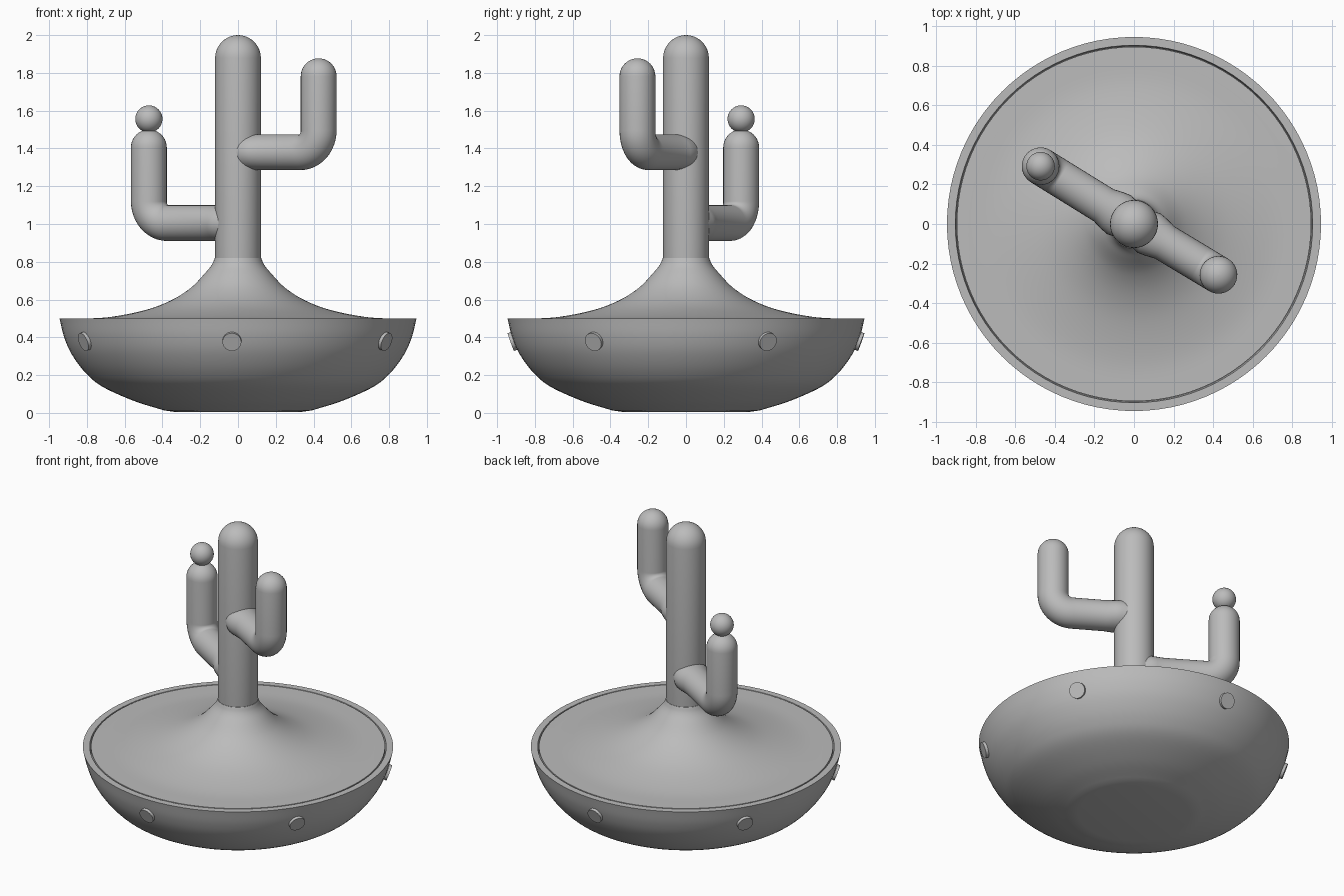
import bpy
import bmesh
from math import sin, cos, pi, radians, atan2, hypot
from mathutils import Vector, Matrix

cube = bpy.data.objects.get("Cube")
if cube:
    bpy.data.objects.remove(cube, do_unlink=True)

grey = bpy.data.materials.new("plain grey")
grey.use_nodes = True
GREY = (0.5, 0.5, 0.5, 1)
grey.diffuse_color = GREY
grey.node_tree.nodes["Principled BSDF"].inputs["Base Color"].default_value = GREY


def finish(bm, name, angle=35):
    """Turn a bmesh into a smooth shaded grey object."""
    bmesh.ops.remove_doubles(bm, verts=bm.verts, dist=1e-5)
    bmesh.ops.recalc_face_normals(bm, faces=bm.faces)
    mesh = bpy.data.meshes.new(name)
    bm.to_mesh(mesh)
    bm.free()
    mesh.materials.append(grey)
    obj = bpy.data.objects.new(name, mesh)
    bpy.context.collection.objects.link(obj)
    bpy.ops.object.select_all(action='DESELECT')
    bpy.context.view_layer.objects.active = obj
    obj.select_set(True)
    bpy.ops.object.shade_smooth_by_angle(angle=radians(angle))
    return obj


def skin(bm, rings):
    """Bridge successive rings of points with quads and cap open ends."""
    loops = [[bm.verts.new(p) for p in ring] for ring in rings]
    n = len(loops[0])
    for low, high in zip(loops, loops[1:]):
        for i in range(n):
            j = (i + 1) % n
            bm.faces.new((low[i], low[j], high[j], high[i]))
    bm.faces.new(loops[0])
    bm.faces.new(loops[-1])


def lathe(name, profile, sides=96, angle=35):
    bm = bmesh.new()
    skin(bm, [[(r * cos(2 * pi * i / sides), r * sin(2 * pi * i / sides), z)
               for i in range(sides)] for r, z in profile])
    return finish(bm, name, angle)


def curved(points, steps=6):
    """Catmull-Rom curve through the profile points."""
    pts = [Vector(p) for p in points]
    pts = [2 * pts[0] - pts[1]] + pts + [2 * pts[-1] - pts[-2]]
    out = []
    for a, b, c, d in zip(pts, pts[1:], pts[2:], pts[3:]):
        for k in range(steps):
            t = k / steps
            out.append(b + 0.5 * t * (c - a + t * (2 * a - 5 * b + 4 * c - d
                                                  + t * (3 * (b - c) + d - a))))
    return out + [pts[-2]]


def dome(radius, top, steps=10):
    return [(radius * cos(t), top - radius + radius * sin(t))
            for t in (pi / 2 * k / steps * 0.995 for k in range(steps + 1))]


# Bowl with a flat foot and flat rim
wall = [(0.39, 0.013), (0.55, 0.063), (0.72, 0.14), (0.81, 0.215),
        (0.88, 0.31), (0.92, 0.4), (0.945, 0.5)]
lathe("bowl", [(0.34, 0.006)] + [tuple(p) for p in curved(wall)]
      + [(0.903, 0.5), (0.897, 0.47)])

# Soil rising to the trunk
mound = [(0.895, 0.5), (0.7, 0.505), (0.5, 0.542), (0.36, 0.593),
         (0.25, 0.662), (0.17, 0.745), (0.138, 0.785), (0.123, 0.82)]
lathe("soil_mound", [(0.895, 0.47)] + [tuple(p) for p in curved(mound)])

# Trunk with a round top
lathe("trunk", [(0.112, 0.75), (0.121, 0.822)] + dome(0.121, 2.0), 48)


def arm(name, tip, height, top, radius=0.095, bend=0.115, sides=32):
    """Tube that leaves the trunk level, bends upward and ends in a dome."""
    reach, heading = hypot(*tip), atan2(tip[1], tip[0])
    out = Vector((cos(heading), sin(heading), 0))
    side = Vector((-sin(heading), cos(heading), 0))
    up = Vector((0, 0, 1))
    # Each station: distance, height, tangent angle, side radius
    stations = [(0, height, 0, radius), (0.09, height, 0, 0.115),
                (0.13, height, 0, 0.108), (0.18, height, 0, radius)]
    for k in range(13):
        t = pi / 2 * k / 12
        stations.append((reach - bend + bend * sin(t),
                         height + bend - bend * cos(t), t, radius))
    stations += [(reach, z, pi / 2, r) for r, z in dome(radius, top)]
    rings = []
    for d, z, t, r in stations:
        normal = up * cos(t) - out * sin(t)
        centre = out * d + up * z
        depth = min(r, radius)
        rings.append([centre + side * r * cos(a) + normal * depth * sin(a)
                      for a in (2 * pi * i / sides for i in range(sides))])
    bm = bmesh.new()
    skin(bm, rings)
    finish(bm, name)


arm("left_arm", (0.427, -0.257), 1.38, 1.877)
arm("right_arm", (-0.472, 0.292), 1.005, 1.5)

# Round bud on the lower arm
bm = bmesh.new()
bmesh.ops.create_uvsphere(bm, u_segments=32, v_segments=20, radius=0.072,
                          matrix=Matrix.Translation((-0.472, 0.292, 1.556)))
finish(bm, "bud")

# Six studs around the bowl, tilted to follow its wall
for k in range(6):
    bm = bmesh.new()
    place = (Matrix.Rotation(radians(28 + 60 * k), 4, 'Z')
             @ Matrix.Translation((0.914, 0, 0.38))
             @ Matrix.Rotation(radians(90 + 20), 4, 'Y'))
    bmesh.ops.create_cone(bm, cap_ends=True, segments=32, radius1=0.05,
                          radius2=0.05, depth=0.03, matrix=place)
    finish(bm, f"stud_{k + 1}")
